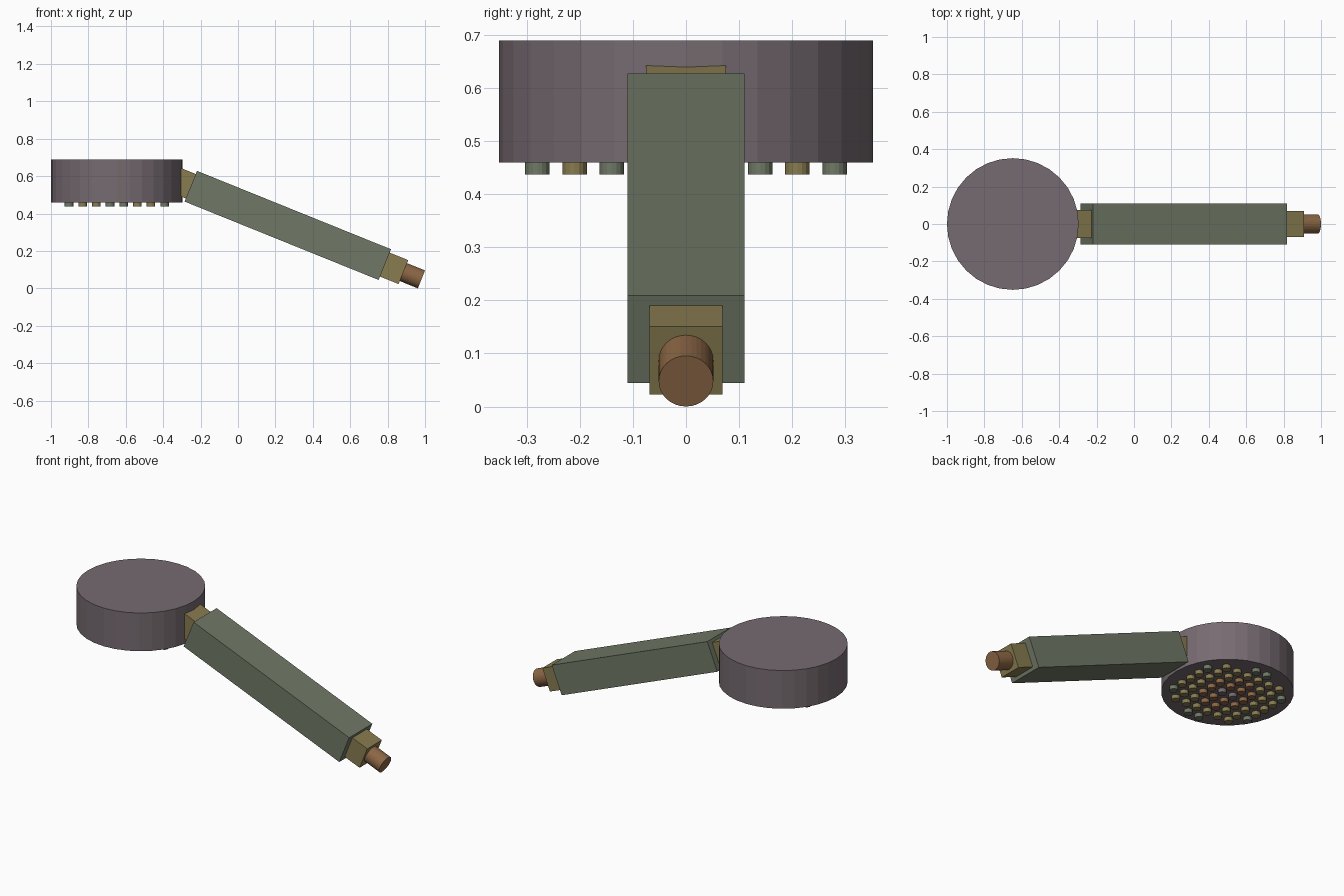
import bpy, bmesh, math
from mathutils import Matrix, Vector

if "Cube" in bpy.data.objects:
    bpy.data.objects.remove(bpy.data.objects["Cube"])

TILT = math.radians(22)
TIP = Vector((0.9807, 0, 0.0478))                       # centre of the hose end
AXIS = Vector((-math.cos(TILT), 0, math.sin(TILT)))     # from hose end to head


def material(name, rgb):
    m = bpy.data.materials.new(name)
    m.diffuse_color = (*rgb, 1)
    m.use_nodes = True
    m.node_tree.nodes["Principled BSDF"].inputs["Base Color"].default_value = m.diffuse_color
    return m


PURPLE = material("mauve", (0.182, 0.147, 0.165))
GREEN = material("sage", (0.160, 0.190, 0.133))
OLIVE = material("olive", (0.246, 0.200, 0.080))
BROWN = material("copper", (0.262, 0.135, 0.060))


def finish(name, bm, mat):
    mesh = bpy.data.meshes.new(name)
    bm.to_mesh(mesh)
    bm.free()
    mesh.materials.append(mat)
    ob = bpy.data.objects.new(name, mesh)
    bpy.context.collection.objects.link(ob)
    return ob


def add_cylinder(bm, centre, radius, depth, sides, rot=Matrix()):
    bmesh.ops.create_cone(bm, cap_ends=True, segments=sides, radius1=radius,
                          radius2=radius, depth=depth,
                          matrix=Matrix.Translation(centre) @ rot)


def axis_box(name, t0, t1, width, thick, mat):
    """Box along the tilted handle axis, t measured from the hose end."""
    bm = bmesh.new()
    m = (Matrix.Translation(TIP + AXIS * (t0 + t1) / 2)
         @ Matrix.Rotation(TILT, 4, 'Y')
         @ Matrix.Diagonal((t1 - t0, width, thick, 1)))
    bmesh.ops.create_cube(bm, size=1, matrix=m)
    return finish(name, bm, mat)


# Round spray head
HEAD = Vector((-0.648, 0, 0.575))
bm = bmesh.new()
add_cylinder(bm, HEAD, 0.352, 0.23, 32)
finish("spray_head", bm, PURPLE)

# Neck, grip and hose collar
axis_box("neck", 1.30, 1.44, 0.15, 0.141, OLIVE)
axis_box("handle_grip", 0.211, 1.33, 0.22, 0.177, GREEN)
axis_box("hose_collar", 0.104, 0.24, 0.138, 0.138, OLIVE)

# Hose connector
bm = bmesh.new()
add_cylinder(bm, TIP + AXIS * 0.08, 0.0515, 0.16, 32,
             Matrix.Rotation(math.pi / 2 + TILT, 4, 'Y'))
finish("hose_connector", bm, BROWN)

# Spray nozzles, grouped by distance from the centre
bands = [("nozzles_centre", 0.0, 0.06, PURPLE), ("nozzles_inner", 0.06, 0.17, BROWN),
         ("nozzles_middle", 0.17, 0.28, OLIVE), ("nozzles_outer", 0.28, 0.30, GREEN)]
spots = [((i + 0.5) * 0.073, j * 0.07) for i in range(-4, 4) for j in range(-4, 5)]
for name, low, high, mat in bands:
    bm = bmesh.new()
    for x, y in spots:
        if low <= math.hypot(x, y) < high:
            add_cylinder(bm, HEAD + Vector((x, y, -0.121)), 0.023, 0.034, 16)
    finish(name, bm, mat)
